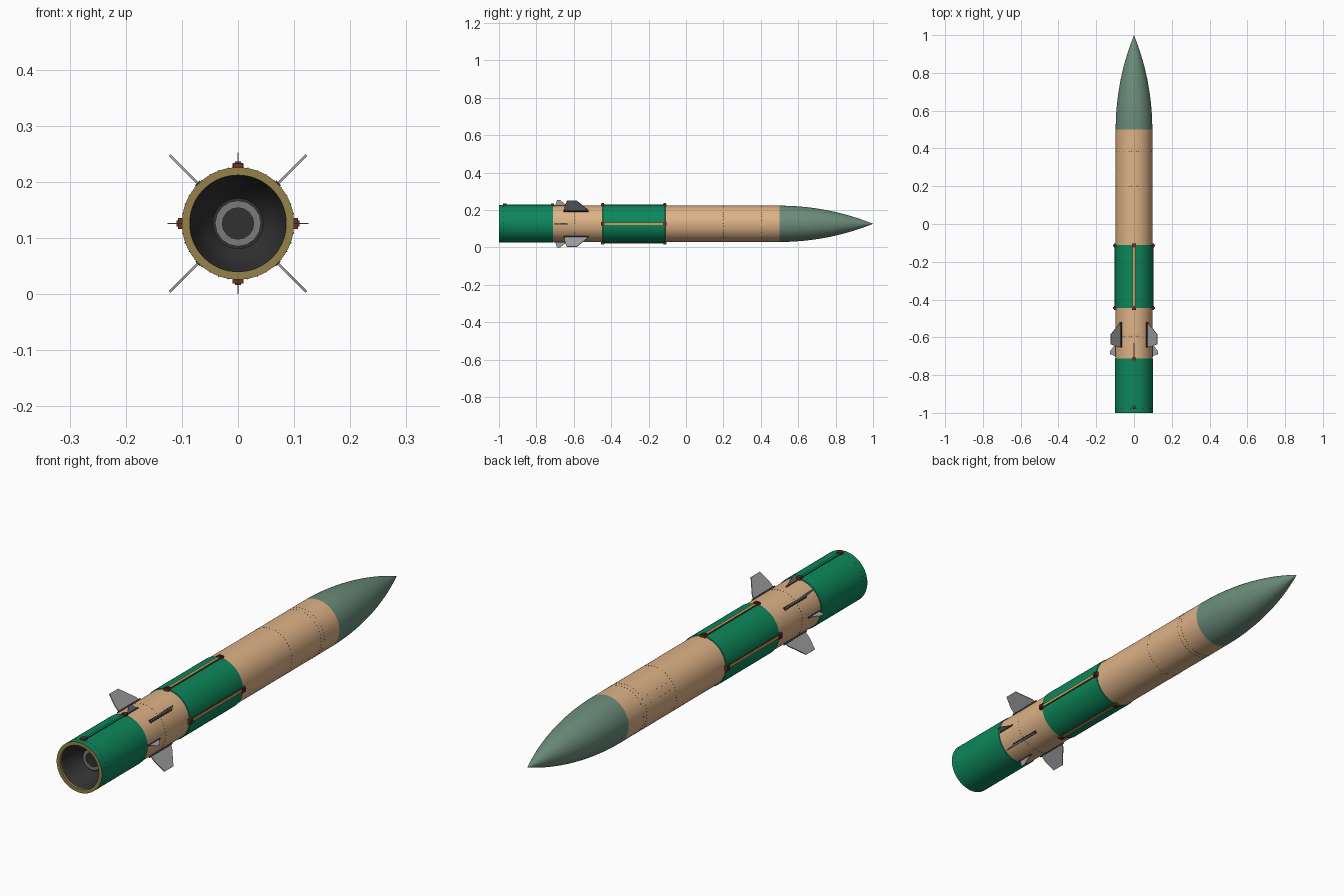
import bpy, bmesh, math
from mathutils import Matrix, Vector

if "Cube" in bpy.data.objects:
    bpy.data.objects.remove(bpy.data.objects["Cube"])

CZ = 0.126          # height of the long axis
R_TAN, R_GREEN = 0.097, 0.1
SEG = 72


def srgb(c):
    return tuple(v / 12.92 if v <= 0.04045 else ((v + 0.055) / 1.055) ** 2.4 for v in c)


def material(name, *rgb):
    m = bpy.data.materials.new(name)
    m.diffuse_color = (*srgb(rgb), 1)
    m.use_nodes = True
    m.node_tree.nodes["Principled BSDF"].inputs["Base Color"].default_value = m.diffuse_color
    return m


GREEN = material("emerald green", 0.05, 0.53, 0.36)
TAN = material("sand tan", 0.87, 0.70, 0.53)
NOSE = material("sage green", 0.42, 0.55, 0.48)
RUST = material("rust red", 0.43, 0.19, 0.15)
GREY = material("fin grey", 0.62, 0.62, 0.63)
GOLD = material("dull gold", 0.58, 0.51, 0.29)
DARK = material("soot black", 0.19, 0.19, 0.19)
SLOT = material("slot brown", 0.27, 0.21, 0.20)
STRIP = material("conduit tan", 0.80, 0.64, 0.36)
RING = material("throat grey", 0.48, 0.48, 0.48)


def finish(name, bm, mat, smooth=False):
    me = bpy.data.meshes.new(name)
    bm.to_mesh(me)
    bm.free()
    me.materials.append(mat)
    ob = bpy.data.objects.new(name, me)
    bpy.context.collection.objects.link(ob)
    if smooth:
        bpy.ops.object.select_all(action='DESELECT')
        ob.select_set(True)
        bpy.context.view_layer.objects.active = ob
        bpy.ops.object.shade_smooth_by_angle(angle=math.radians(30))
    return ob


def lathe(name, profile, mat, seg=SEG):
    """Spin (radius, y) points around the long axis."""
    bm = bmesh.new()
    rings = []
    for i in range(seg):
        a = 2 * math.pi * i / seg
        rings.append([bm.verts.new((r * math.sin(a), y, CZ + r * math.cos(a))) for r, y in profile])
    for i in range(seg):
        p, q = rings[i], rings[(i + 1) % seg]
        for j in range(len(profile) - 1):
            bm.faces.new((p[j], q[j], q[j + 1], p[j + 1]))
    bmesh.ops.remove_doubles(bm, verts=bm.verts, dist=1e-6)
    return finish(name, bm, mat, True)


def plate(name, outline, width, angle, mat):
    """Extrude a (y, radius) outline across its width, standing out at an angle."""
    bm = bmesh.new()
    f = bm.faces.new([bm.verts.new((-width / 2, y, r)) for y, r in outline])
    ext = bmesh.ops.extrude_face_region(bm, geom=[f])
    bmesh.ops.translate(bm, vec=(width, 0, 0),
                        verts=[g for g in ext["geom"] if isinstance(g, bmesh.types.BMVert)])
    bmesh.ops.recalc_face_normals(bm, faces=bm.faces)
    bm.transform(Matrix.Translation((0, 0, CZ)) @ Matrix.Rotation(math.radians(angle), 4, 'Y'))
    return finish(name, bm, mat)


def block(name, y0, y1, r0, r1, width, angle, mat):
    return plate(name, [(y0, r0), (y1, r0), (y1, r1), (y0, r1)], width, angle, mat)


# body sections
lathe("tail_section", [(R_GREEN, -1), (R_GREEN, -0.712), (R_TAN - 0.002, -0.71)], GREEN)
lathe("fin_section", [(R_TAN, -0.715), (R_TAN, -0.44)], TAN)
lathe("motor_section", [(R_TAN - 0.002, -0.446), (R_GREEN, -0.444),
                        (R_GREEN, -0.112), (R_TAN - 0.002, -0.11)], GREEN)
lathe("forward_section", [(R_TAN, -0.115), (R_TAN, 0.5)], TAN)

# ogive nose
L = 0.5
rho = (R_TAN ** 2 + L ** 2) / (2 * R_TAN)
ogive = [(max(0, math.sqrt(rho ** 2 - (L * t / 24) ** 2) + R_TAN - rho), 0.5 + L * t / 24) for t in range(25)]
ogive[-1] = (0, 1.0)
lathe("nose_cone", ogive, NOSE)

# nozzle opening: gold lip, dark bowl, grey throat ring
lathe("nozzle_lip", [(0.086, -0.992), (0.086, -1), (R_GREEN, -1)], GOLD)
lathe("nozzle_bowl", [(0, -0.915), (0.045, -0.915), (0.062, -0.935),
                      (0.075, -0.96), (0.083, -0.985), (0.0862, -0.992)], DARK)
lathe("throat_ring", [(0.028, -0.915), (0.028, -0.92), (0.041, -0.92), (0.041, -0.915)], RING, 16)

# conduits with end brackets on the motor section, at four sides
for k in range(4):
    a = 90 * k
    block(f"conduit_{k}", -0.445, -0.11, 0.096, 0.1045, 0.011, a, STRIP)
    for s in (-1, 1):
        block(f"conduit_edge_{k}_{s}", -0.44, -0.115, 0.096, 0.1025, 0.002, a + s * 3.6, SLOT)
    for y in (-0.445, -0.114):
        block(f"conduit_bracket_{k}", y - 0.01, y + 0.01, 0.094, 0.107, 0.02, a, RUST)
        block(f"bracket_cap_{k}", y - 0.006, y + 0.006, 0.1, 0.110, 0.011, a, RUST)

# single conduit on top of the tail
block("tail_conduit", -0.97, -0.715, 0.096, 0.1035, 0.01, 0, GREEN)
for y in (-0.97, -0.714):
    block("tail_bracket", y - 0.009, y + 0.009, 0.094, 0.108, 0.018, 0, RUST)

# large diagonal fins with root fairings, small fins on the four sides
for k in range(4):
    a = 45 + 90 * k
    plate(f"main_fin_{k}", [(-0.65, 0.094), (-0.525, 0.094), (-0.53, 0.112), (-0.583, 0.1725),
                            (-0.637, 0.1725), (-0.65, 0.125)], 0.004, a, GREY)
    block(f"fin_root_{k}", -0.655, -0.52, 0.092, 0.102, 0.012, a, SLOT)
    b = 90 * k
    plate(f"small_fin_{k}", [(-0.70, 0.094), (-0.635, 0.094), (-0.642, 0.102), (-0.672, 0.126),
                             (-0.69, 0.126)], 0.002, b, GREY)
    block(f"small_fin_root_{k}", -0.705, -0.63, 0.094, 0.0995, 0.006, b, SLOT)


# rivets: rings round the body and short rows along an access panel
def rivets(name, spots, mat):
    bm = bmesh.new()
    for y, deg, r in spots:
        a = math.radians(deg)
        m = Matrix.Translation(Vector((r * math.sin(a), y, CZ + r * math.cos(a))))
        bmesh.ops.create_icosphere(bm, subdivisions=1, radius=0.0014, matrix=m)
    finish(name, bm, mat)


spots = [(y, 7.5 * i, R_TAN) for y in (0.2, 0.385, 0.405, -0.595) for i in range(48)]
spots += [(0.2 + 0.03 * i, d, R_TAN) for i in range(1, 6) for d in (-68, -50)]
rivets("panel_rivets", spots, SLOT)
rivets("tail_rivets", [(-0.975, 10 * i, R_GREEN) for i in range(36)], GREEN)
